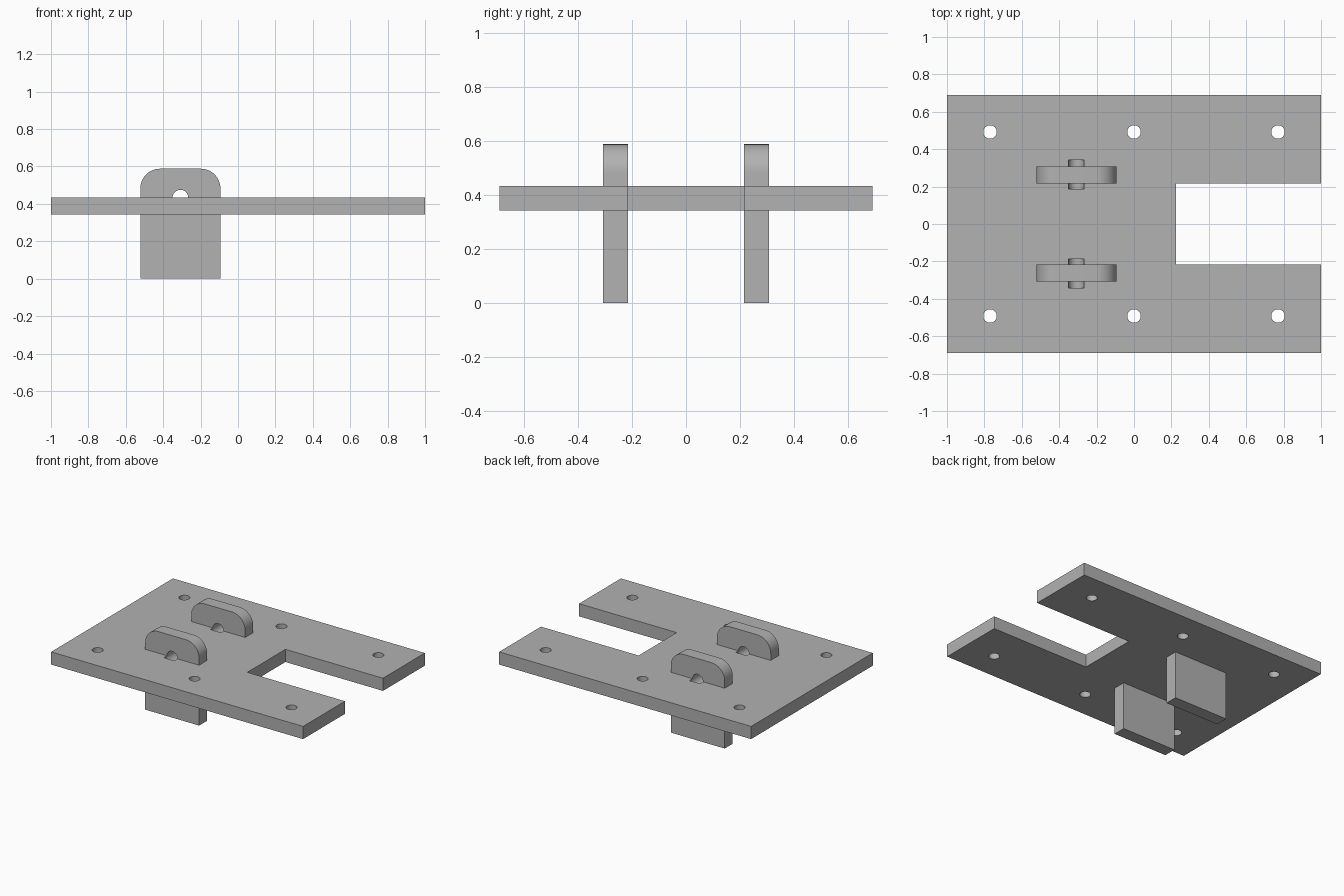
import bpy
import bmesh
from math import cos, sin, pi
from mathutils import Matrix

cube = bpy.data.objects.get("Cube")
if cube:
    bpy.data.objects.remove(cube, do_unlink=True)

# Single grey material
GREY = (0.445, 0.445, 0.445, 1)
grey = bpy.data.materials.new("plain grey")
grey.use_nodes = True
grey.diffuse_color = GREY
grey.node_tree.nodes["Principled BSDF"].inputs["Base Color"].default_value = GREY

# Shared dimensions
PLATE_LOW, PLATE_TOP = 0.342, 0.433
SLOT_X, SLOT_Y, HALF_Y = 0.225, 0.216, 0.69
TAB_X, TAB_HALF, TAB_TOP, CORNER = -0.308, 0.214, 0.588, 0.105
TAB_Y, TAB_THICK = 0.261, 0.091


def make_object(name, bm):
    bmesh.ops.recalc_face_normals(bm, faces=bm.faces)
    mesh = bpy.data.meshes.new(name)
    bm.to_mesh(mesh)
    bm.free()
    mesh.materials.append(grey)
    obj = bpy.data.objects.new(name, mesh)
    bpy.context.collection.objects.link(obj)
    return obj


def extrude_profile(name, points, direction):
    bm = bmesh.new()
    face = bm.faces.new([bm.verts.new(p) for p in points])
    result = bmesh.ops.extrude_face_region(bm, geom=[face], use_keep_orig=True)
    moved = [v for v in result["geom"] if isinstance(v, bmesh.types.BMVert)]
    bmesh.ops.translate(bm, verts=moved, vec=direction)
    return make_object(name, bm)


def cylinder(name, location, radius, length, along_y=False):
    bm = bmesh.new()
    turn = Matrix.Rotation(pi / 2, 4, "X") if along_y else Matrix.Identity(4)
    bmesh.ops.create_cone(bm, cap_ends=True, segments=48, radius1=radius,
                          radius2=radius, depth=length,
                          matrix=Matrix.Translation(location) @ turn)
    obj = make_object(name, bm)
    obj.hide_render = True
    return obj


def activate(obj):
    bpy.ops.object.select_all(action="DESELECT")
    obj.select_set(True)
    bpy.context.view_layer.objects.active = obj


def cut(obj, cutters):
    activate(obj)
    for cutter in cutters:
        mod = obj.modifiers.new("cut", "BOOLEAN")
        mod.operation = "DIFFERENCE"
        mod.solver = "EXACT"
        mod.object = cutter
        bpy.ops.object.modifier_apply(modifier=mod.name)
    bpy.ops.object.shade_smooth_by_angle(angle=pi / 6)


# Base plate with an open slot at one end
outline = [(-1, -HALF_Y), (1, -HALF_Y), (1, -SLOT_Y), (SLOT_X, -SLOT_Y),
           (SLOT_X, SLOT_Y), (1, SLOT_Y), (1, HALF_Y), (-1, HALF_Y)]
plate = extrude_profile("base_plate", [(x, y, PLATE_LOW) for x, y in outline],
                        (0, 0, PLATE_TOP - PLATE_LOW))

# Two upright tabs with rounded upper corners
tab_outline = [(TAB_X - TAB_HALF, 0), (TAB_X + TAB_HALF, 0)]
for side, start in ((1, 0), (-1, pi / 2)):
    for i in range(13):
        a = start + i * pi / 24
        tab_outline.append((TAB_X + side * (TAB_HALF - CORNER) + CORNER * cos(a),
                            TAB_TOP - CORNER + CORNER * sin(a)))
tabs = []
for name, y in (("front_tab", -TAB_Y), ("back_tab", TAB_Y)):
    tabs.append(extrude_profile(
        name, [(x, y - TAB_THICK / 2, z) for x, z in tab_outline],
        (0, TAB_THICK, 0)))

# Screw holes through the plate, pin holes through tabs and plate surface
screws = [cylinder("screw_cutter", (x, y, PLATE_TOP), 0.036, 0.4)
          for x in (-0.77, 0, 0.77) for y in (-0.492, 0.492)]
pins = [cylinder("pin_cutter", (TAB_X, y, PLATE_TOP), 0.042, 0.156, True)
        for y in (-TAB_Y - 0.003, TAB_Y + 0.003)]

cut(plate, screws + pins)
for tab, pin in zip(tabs, pins):
    cut(tab, [pin])

# Remove the finished cutters
for cutter in screws + pins:
    bpy.data.objects.remove(cutter, do_unlink=True)
